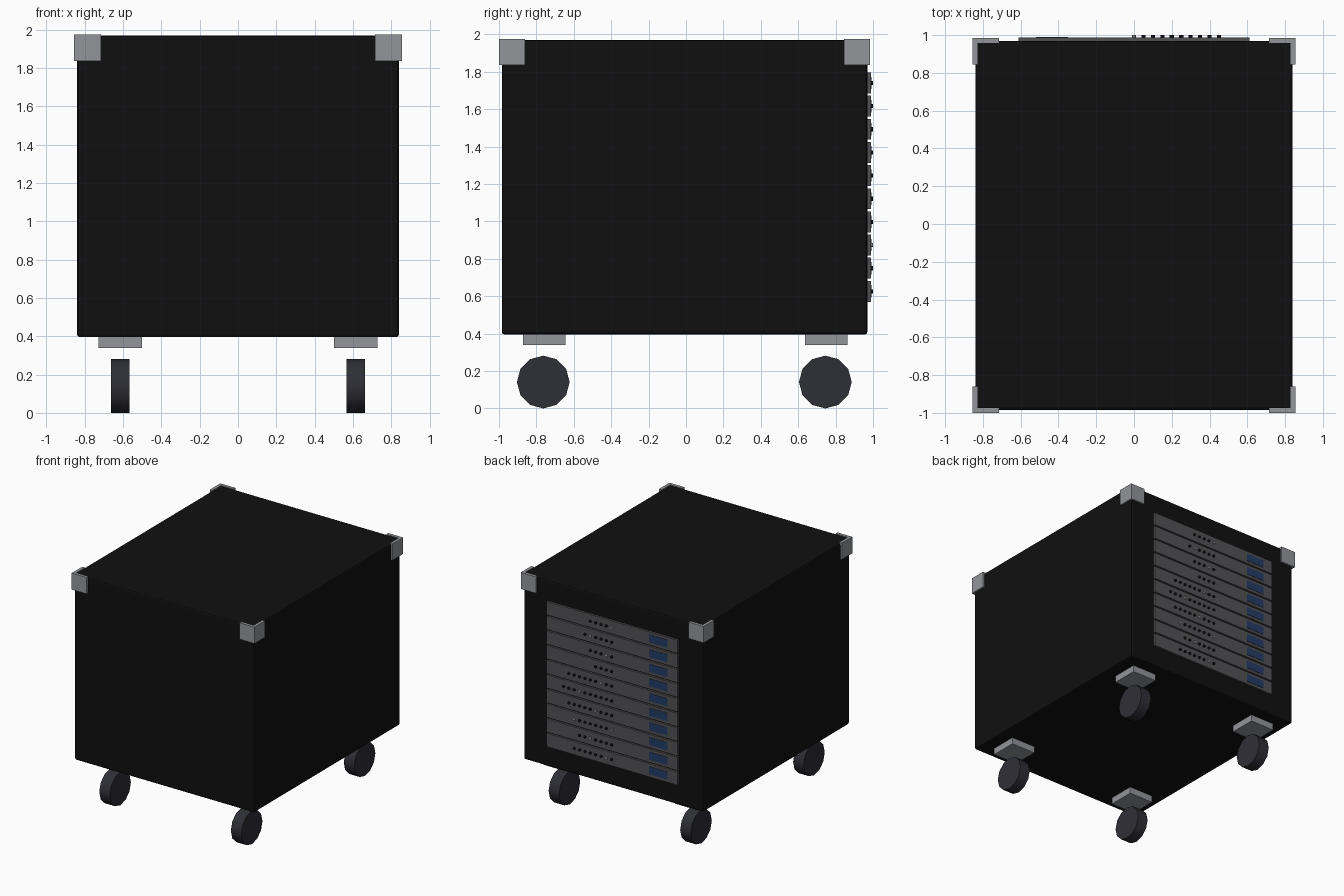
import bpy, bmesh, math
from mathutils import Matrix, Vector

if "Cube" in bpy.data.objects:
    bpy.data.objects.remove(bpy.data.objects["Cube"])


def material(name, rgb):
    m = bpy.data.materials.new(name)
    m.diffuse_color = (*rgb, 1)
    m.use_nodes = True
    m.node_tree.nodes["Principled BSDF"].inputs["Base Color"].default_value = m.diffuse_color
    return m


BLACK = material("case black", (0.005, 0.005, 0.005))
METAL = material("grey metal", (0.29, 0.30, 0.32))
RUBBER = material("wheel rubber", (0.028, 0.028, 0.038))
PANEL = material("panel grey", (0.085, 0.085, 0.09))
BLUE = material("screen blue", (0.018, 0.045, 0.13))
KNOB = material("knob black", (0.008, 0.008, 0.01))
LIGHT = material("knob light grey", (0.4, 0.4, 0.42))


def finish(name, bm, mat):
    me = bpy.data.meshes.new(name)
    bmesh.ops.recalc_face_normals(bm, faces=bm.faces)
    bm.to_mesh(me)
    bm.free()
    me.materials.append(mat)
    ob = bpy.data.objects.new(name, me)
    bpy.context.collection.objects.link(ob)
    return ob


def add_box(bm, lo, hi):
    lo, hi = Vector(lo), Vector(hi)
    mat = Matrix.Translation((lo + hi) / 2) @ Matrix.Diagonal((*(hi - lo), 1))
    bmesh.ops.create_cube(bm, size=1, matrix=mat)


def add_cylinder(bm, centre, radius, depth, axis, sides):
    rot = Matrix.Rotation(math.pi / 2, 4, axis)
    bmesh.ops.create_cone(bm, cap_ends=True, segments=sides, radius1=radius, radius2=radius,
                          depth=depth, matrix=Matrix.Translation(centre) @ rot)


# Case with softened edges
bm = bmesh.new()
add_box(bm, (-0.84, -0.985, 0.395), (0.84, 0.97, 1.97))
bmesh.ops.bevel(bm, geom=bm.edges[:], offset=0.015, segments=2, profile=0.5, affect='EDGES')
finish("case", bm, BLACK)

# L-shaped corner guards around the top
MID_Y = -0.0075
for sx in (-1, 1):
    for sy in (-1, 1):
        outline = [(0, 0), (0.14, 0), (0.14, 0.026), (0.026, 0.026), (0.026, 0.14), (0, 0.14)]
        bm = bmesh.new()
        vs = [bm.verts.new((sx * (0.855 - u), MID_Y + sy * (0.9925 - v), 1.836)) for u, v in outline]
        face = bm.faces.new(vs)
        top = bmesh.ops.extrude_face_region(bm, geom=[face])
        bmesh.ops.translate(bm, vec=(0, 0, 0.139),
                            verts=[g for g in top["geom"] if isinstance(g, bmesh.types.BMVert)])
        finish("corner_guard", bm, METAL)

# Casters: mounting plate and twelve-sided wheel
for sx in (-1, 1):
    for y in (-0.758, 0.75):
        x = sx * 0.615
        bm = bmesh.new()
        add_box(bm, (x - 0.114, y - 0.114, 0.338), (x + 0.114, y + 0.114, 0.4))
        finish("caster_plate", bm, METAL)
        bm = bmesh.new()
        add_cylinder(bm, (x, y - 0.005, 0.141), 0.141, 0.098, 'Y', 12)
        wheel = finish("caster_wheel", bm, RUBBER)
        bpy.ops.object.select_all(action='DESELECT')
        wheel.select_set(True)
        bpy.context.view_layer.objects.active = wheel
        bpy.ops.object.shade_smooth_by_angle(angle=math.radians(40))

# Rack units on the back: panel, screen and a row of knobs
PITCH = 0.1238
knob_counts = [5, 6, 5, 4, 9, 10, 9, 8, 7, 8]
dark, light = bmesh.new(), bmesh.new()
for row, count in enumerate(knob_counts):
    z = 1.802 - PITCH * (row + 0.5)
    bm = bmesh.new()
    add_box(bm, (-0.612, 0.96, z - 0.056), (0.612, 0.988, z + 0.056))
    finish("rack_panel", bm, PANEL)
    bm = bmesh.new()
    add_box(bm, (-0.52, 0.984, z - 0.033), (-0.35, 0.991, z + 0.033))
    finish("rack_screen", bm, BLUE)
    for i in range(count):
        target = light if (i * 3 + row * 2) % 7 == 0 else dark
        add_cylinder(target, (0.05 * i, 0.99, z), 0.011, 0.02, 'X', 8)
finish("dark_knobs", dark, KNOB)
finish("light_knobs", light, LIGHT)
